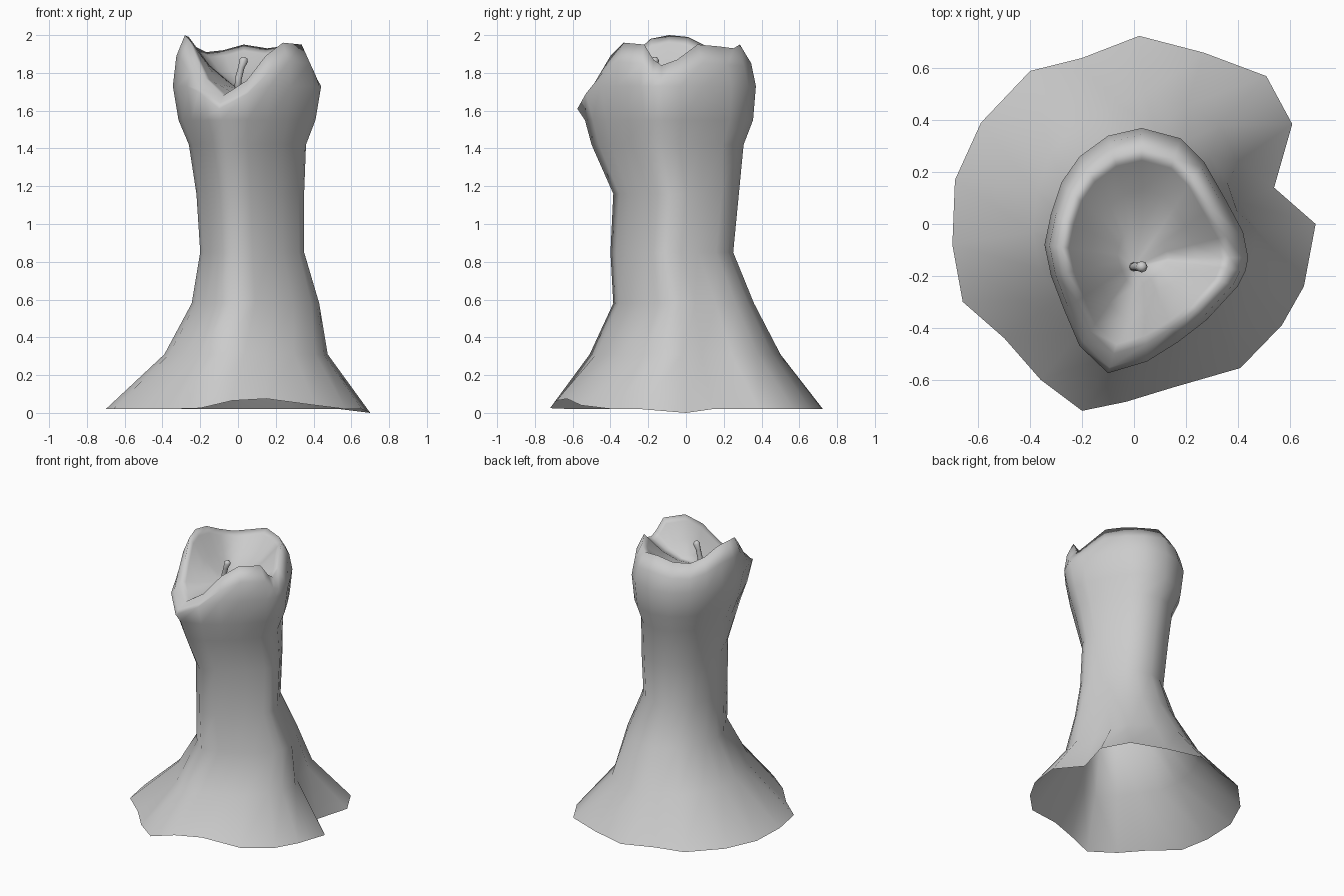
import bpy, bmesh
from mathutils import Vector

if "Cube" in bpy.data.objects:
    bpy.data.objects.remove(bpy.data.objects["Cube"])

# Root flare outline (x, y, z), counter-clockwise from the +x root tip
BASE = [(.70, 0, 0), (.54, .14, .02), (.61, .385, .02), (.51, .57, .02), (.27, .66, .02),
        (.02, .725, .02), (-.20, .64, .02), (-.40, .59, .02), (-.59, .39, .02), (-.69, .17, .02),
        (-.70, -.08, .02), (-.66, -.30, .02), (-.50, -.44, .02), (-.36, -.60, .02), (-.20, -.72, .025),
        (-.03, -.685, .065), (.15, -.63, .075), (.41, -.555, .04), (.57, -.39, .02), (.655, -.24, .02)]
# Widest outline of the head, with the height of the rim above each point
HEAD = [(.44, -.13, 1.84), (.42, -.03, 1.87), (.35, .10, 1.95), (.27, .24, 1.94), (.18, .33, 1.93),
        (.03, .37, 1.95), (-.10, .34, 1.92), (-.21, .26, 1.91), (-.28, .16, 1.94), (-.32, .04, 1.99),
        (-.345, -.08, 2.0), (-.32, -.20, 1.98), (-.27, -.33, 1.88), (-.21, -.47, 1.77), (-.10, -.575, 1.68),
        (.05, -.53, 1.76), (.17, -.455, 1.89), (.28, -.37, 1.96), (.40, -.24, 1.95), (.43, -.18, 1.87)]
# Trunk levels: z, x min, x max, y min, y max, share of the root outline
LEVELS = [(.31, -.39, .475, -.51, .50, .6), (.58, -.245, .43, -.385, .36, .25),
          (.85, -.20, .35, -.40, .25, 0), (1.16, -.22, .35, -.385, .28, 0),
          (1.42, -.26, .36, -.50, .305, 0), (1.55, -.315, .41, -.535, .355, 0)]


def unit(points):
    """Outline rescaled to the 0..1 box."""
    xs, ys = [p[0] for p in points], [p[1] for p in points]
    return [Vector(((x - min(xs)) / (max(xs) - min(xs)), (y - min(ys)) / (max(ys) - min(ys))))
            for x, y, _ in points]


def loft(name, rings, start_cap=None, end_cap=None):
    bm = bmesh.new()
    loops = [[bm.verts.new(p) for p in ring] for ring in rings]
    n = len(loops[0])
    for lo, hi in zip(loops, loops[1:]):
        for i in range(n):
            j = (i + 1) % n
            bm.faces.new((lo[i], lo[j], hi[j], hi[i]))
    for loop, cap in ((loops[0], start_cap), (loops[-1], end_cap)):
        if cap:
            c = bm.verts.new(cap)
            for i in range(n):
                a, b = loop[i], loop[(i + 1) % n]
                bm.faces.new((a, b, c) if loop is loops[-1] else (b, a, c))
    for f in bm.faces:
        f.smooth = True
    me = bpy.data.meshes.new(name)
    bm.to_mesh(me)
    bm.free()
    ob = bpy.data.objects.new(name, me)
    bpy.context.collection.objects.link(ob)
    return ob


# Open-bottomed trunk: flared roots up to the head
ub, uh = unit(BASE), unit(HEAD)
rings = [BASE]
for z, x0, x1, y0, y1, mix in LEVELS:
    ring = []
    for b, h in zip(ub, uh):
        p = h.lerp(b, mix)
        ring.append((x0 + (x1 - x0) * p.x, y0 + (y1 - y0) * p.y, z))
    rings.append(ring)

# Rounded rim with a spout at the front
CX, CY, FLOOR = .03, -.13, 1.72


def head_ring(scale, height):
    return [(CX + (x - CX) * scale, CY + (y - CY) * scale, height(z)) for x, y, z in HEAD]


rings += [head_ring(1, lambda z: min(1.73, z - .07)),
          head_ring(.95, lambda z: z - .09 * (z - 1.6) / .4 - .02),
          head_ring(.83, lambda z: z),
          head_ring(.75, lambda z: FLOOR + (z - FLOOR) * .86),
          head_ring(.52, lambda z: FLOOR + (z - FLOOR) * .45),
          head_ring(.25, lambda z: FLOOR + (z - FLOOR) * .15)]
loft("trunk", rings, end_cap=(0, -.165, FLOOR - .005))

# Small bent stem standing in the hollow
import math
PATH = [(-.002, 1.70, .018), (.002, 1.77, .017), (.018, 1.83, .016), (.03, 1.865, .022), (.035, 1.88, .014)]
stem = [[(x + r * math.cos(k * math.pi / 4), -.165 + r * math.sin(k * math.pi / 4),
          z - .3 * r * math.cos(k * math.pi / 4)) for k in range(8)] for x, z, r in PATH]
loft("stem", stem, (-.002, -.165, 1.70), (.036, -.165, 1.884))
